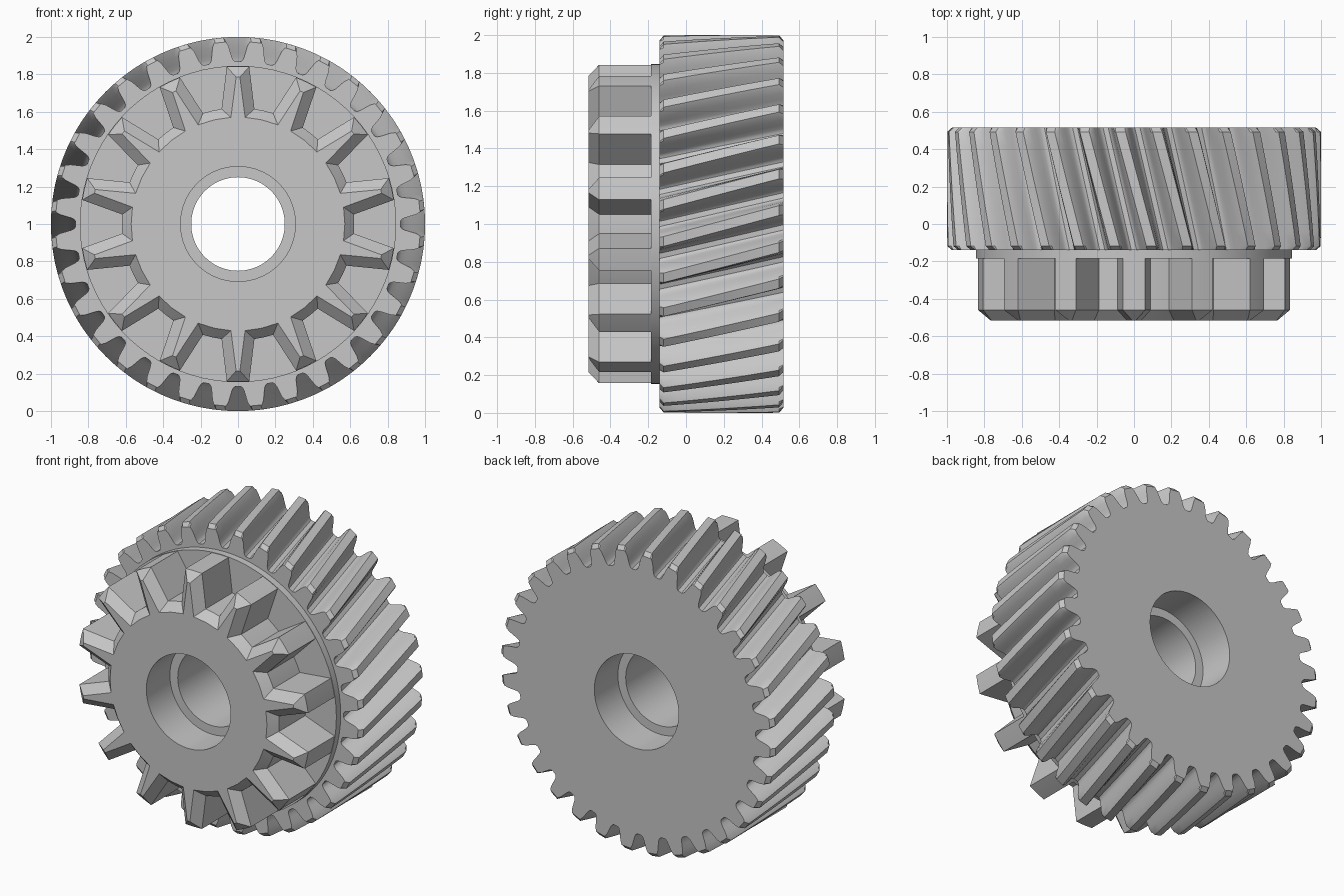
import bpy, bmesh
from math import radians, tan, pi, cos, sin, atan2, hypot

cube = bpy.data.objects.get("Cube")
if cube:
    bpy.data.objects.remove(cube, do_unlink=True)

steel = bpy.data.materials.new("plain grey steel")
steel.use_nodes = True
GREY = (0.57, 0.57, 0.57, 1)
steel.diffuse_color = GREY
steel.node_tree.nodes["Principled BSDF"].inputs["Base Color"].default_value = GREY

FRONT, STEP, FACE, BACK = -0.515, -0.185, -0.14, 0.515
BORE, LIP, LIP_Y = 0.307, 0.25, 0.27
COLLAR = 0.846


def loft(name, rings):
    """Skin a stack of rings; each ring is (y, [(radius, angle), ...])."""
    bm = bmesh.new()
    rows = [[bm.verts.new((r * cos(a), y, 1 + r * sin(a))) for r, a in pts]
            for y, pts in rings]
    n = len(rows[0])
    for low, high in zip(rows, rows[1:]):
        for j in range(n):
            k = (j + 1) % n
            bm.faces.new((low[j], high[j], high[k], low[k]))
    mesh = bpy.data.meshes.new(name)
    bm.to_mesh(mesh)
    bm.free()
    obj = bpy.data.objects.new(name, mesh)
    bpy.context.collection.objects.link(obj)
    mesh.materials.append(steel)
    bpy.ops.object.select_all(action="DESELECT")
    obj.select_set(True)
    bpy.context.view_layer.objects.active = obj
    bpy.ops.object.shade_smooth_by_angle(angle=radians(32))


def circle(radius, pts):
    return [(radius, a) for _, a in pts]


# Helical gear: half tooth as (radius, half angle), mirrored and repeated
TEETH = 32
PITCH = 2 * pi / TEETH
HALF = [(1.0, 0.026), (0.985, 0.034), (0.95, 0.046), (0.915, 0.055),
        (0.89, 0.062), (0.876, 0.070), (0.868, 0.082)]
TOOTH = [(r, -a) for r, a in reversed(HALF)] + HALF
HELIX = tan(radians(15))


def helical(y, limit=1.0):
    turn = -pi / 2 + PITCH / 2 + HELIX * (y - FACE)
    return [(min(r, limit), turn + i * PITCH + a)
            for i in range(TEETH) for r, a in TOOTH]


CHAMFER = 0.022
start, end = helical(FACE, 0.975), helical(BACK, 0.975)
rings = [(FACE, circle(COLLAR - 0.02, start)), (FACE, start)]
STEPS = 8
for s in range(STEPS + 1):
    y = FACE + CHAMFER + (BACK - FACE - 2 * CHAMFER) * s / STEPS
    rings.append((y, helical(y)))
rings += [(BACK, end), (BACK, circle(BORE, end)), (LIP_Y, circle(BORE, end)),
          (LIP_Y, circle(LIP, end)), (FACE, circle(LIP, end))]
loft("helical_gear", rings)

# Clutch hub: chamfered dog teeth on a thin collar
DOGS = 14


def dogs(tip, tip_half, root, root_half):
    tip_a, root_a = atan2(tip_half, tip), atan2(root_half, root)
    rr = hypot(root, root_half)
    pts = []
    for i in range(DOGS):
        c = pi / 2 + i * 2 * pi / DOGS
        pts += [(rr, c - root_a), (tip, c - tip_a), (tip, c),
                (tip, c + tip_a), (rr, c + root_a), (rr, c + pi / DOGS)]
    return pts


body = dogs(0.843, 0.06, 0.615, 0.088)
nose = dogs(0.785, 0.01, 0.57, 0.038)
loft("clutch_hub", [
    (FACE, circle(LIP, body)), (-LIP_Y, circle(LIP, body)),
    (-LIP_Y, circle(BORE, body)), (FRONT, circle(BORE, body)),
    (FRONT, nose), (-0.46, body), (STEP, body),
    (STEP, circle(COLLAR, body)), (FACE, circle(COLLAR, body))])
